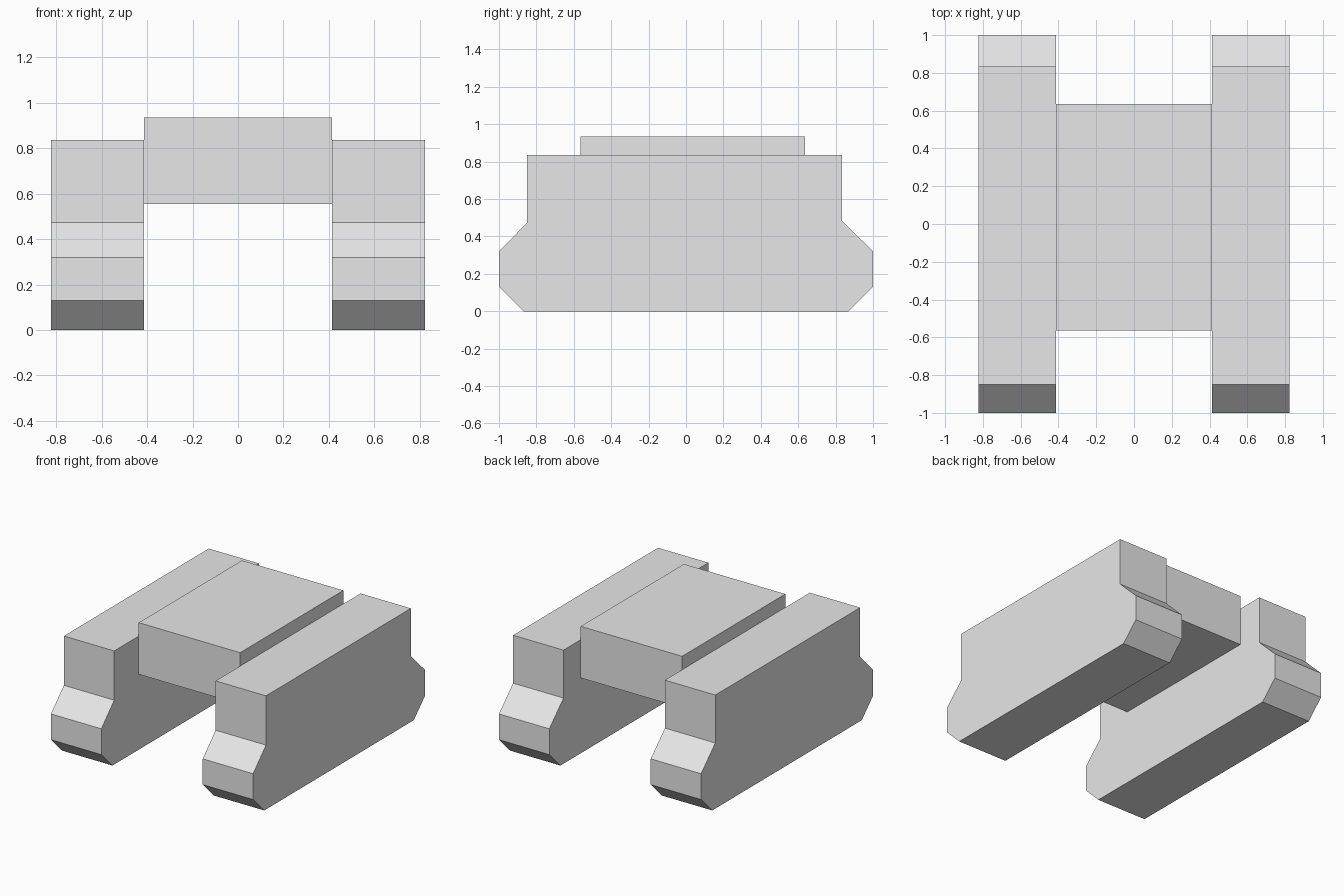
import bpy
import bmesh

cube = bpy.data.objects.get("Cube")
if cube:
    bpy.data.objects.remove(cube, do_unlink=True)

grey = bpy.data.materials.new("plain_grey")
grey.use_nodes = True
colour = (0.8, 0.8, 0.8, 1.0)
grey.diffuse_color = colour
grey.node_tree.nodes["Principled BSDF"].inputs["Base Color"].default_value = colour


def extrude_profile(name, profile, x_min, x_max):
    """Make a solid from a side (y, z) outline swept along x."""
    bm = bmesh.new()
    side = bm.faces.new([bm.verts.new((x_min, y, z)) for y, z in profile])
    result = bmesh.ops.extrude_face_region(bm, geom=[side], use_keep_orig=True)
    moved = [v for v in result["geom"] if isinstance(v, bmesh.types.BMVert)]
    bmesh.ops.translate(bm, verts=moved, vec=(x_max - x_min, 0, 0))
    bmesh.ops.recalc_face_normals(bm, faces=bm.faces)
    mesh = bpy.data.meshes.new(name)
    bm.to_mesh(mesh)
    bm.free()
    mesh.materials.append(grey)
    obj = bpy.data.objects.new(name, mesh)
    bpy.context.collection.objects.link(obj)
    return obj


INNER, OUTER = 0.413, 0.823

# Side blocks with bevelled feet jutting out at front and back
side_outline = [
    (-0.87, 0), (-1, 0.13), (-1, 0.32), (-0.85, 0.473), (-0.85, 0.836),
    (0.835, 0.836), (0.835, 0.483), (1, 0.32), (1, 0.13), (0.87, 0),
]
extrude_profile("left_side_block", side_outline, INNER, OUTER)
extrude_profile("right_side_block", side_outline, -OUTER, -INNER)

# Raised bridge block joining the two sides
bridge_outline = [(-0.565, 0.555), (-0.565, 0.935), (0.635, 0.935), (0.635, 0.555)]
extrude_profile("centre_bridge", bridge_outline, -INNER, INNER)
